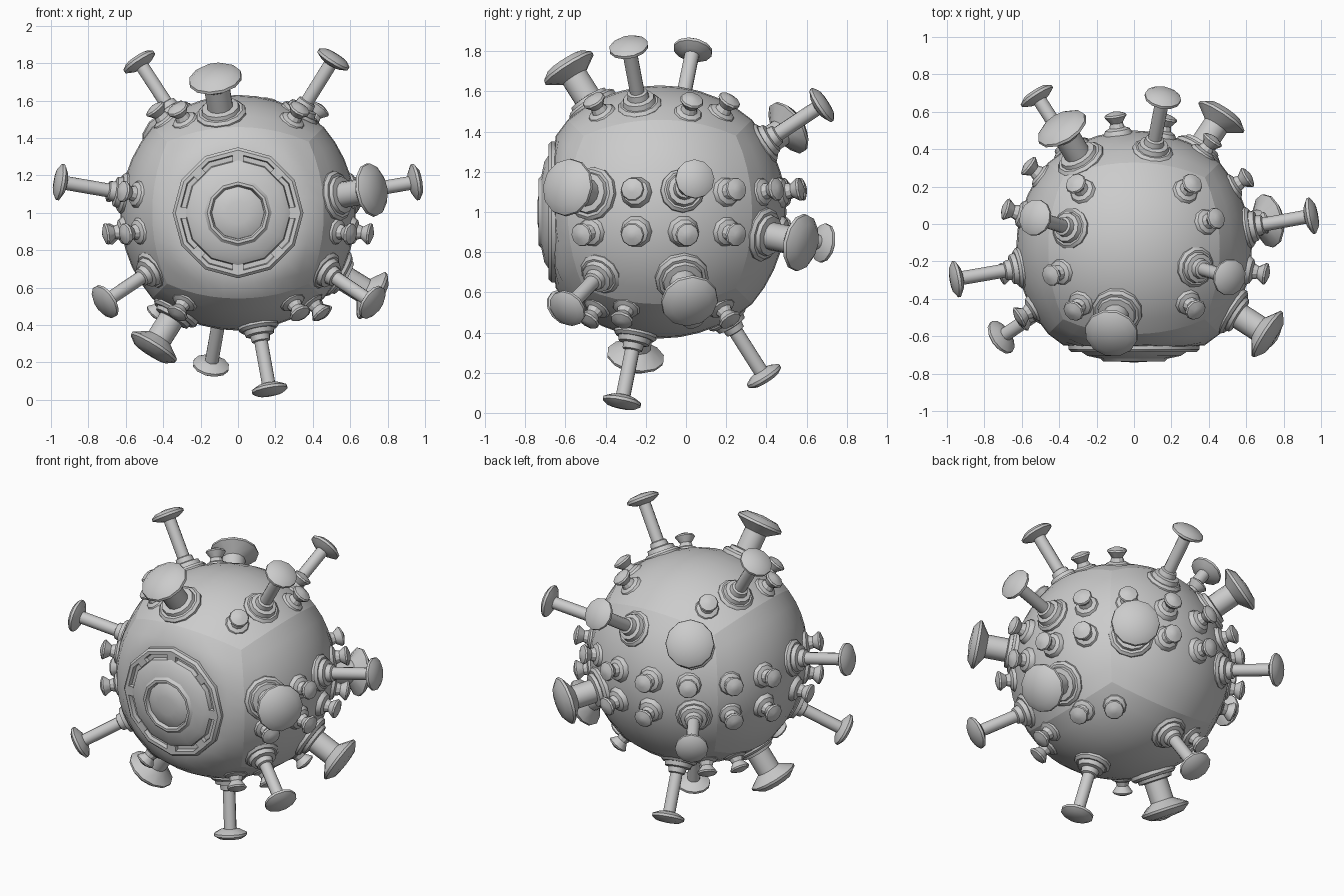
import bpy, bmesh
from math import sin, cos, pi, radians
from mathutils import Vector, Matrix

if "Cube" in bpy.data.objects:
    bpy.data.objects.remove(bpy.data.objects["Cube"])

CENTRE = Vector((0, -0.13, 1.0))
R = 0.63

grey = bpy.data.materials.new("plain_grey")
grey.use_nodes = True
colour = (0.6, 0.6, 0.6, 1)
grey.diffuse_color = colour
grey.node_tree.nodes["Principled BSDF"].inputs["Base Color"].default_value = colour


def finish(bm, name):
    mesh = bpy.data.meshes.new(name)
    bmesh.ops.recalc_face_normals(bm, faces=bm.faces)
    bm.to_mesh(mesh)
    bm.free()
    mesh.materials.append(grey)
    obj = bpy.data.objects.new(name, mesh)
    bpy.context.collection.objects.link(obj)
    return obj


def smooth(obj, angle):
    bpy.ops.object.select_all(action='DESELECT')
    obj.select_set(True)
    bpy.context.view_layer.objects.active = obj
    bpy.ops.object.shade_smooth_by_angle(angle=radians(angle))


def lathe(name, profile, direction, sides=12):
    """Turn (distance, radius) pairs around an axis leaving the body centre."""
    bm = bmesh.new()
    rings = []
    for d, r in profile:
        if r == 0:
            rings.append([bm.verts.new((0, 0, d))] * sides)
        else:
            rings.append([bm.verts.new((r * cos(2 * pi * i / sides), r * sin(2 * pi * i / sides), d))
                          for i in range(sides)])
    for a, b in zip(rings, rings[1:]):
        for i in range(sides):
            j = (i + 1) % sides
            bm.faces.new(list(dict.fromkeys((a[i], a[j], b[j], b[i]))))
    turn = direction.to_track_quat('Z', 'Y').to_matrix().to_4x4()
    bm.transform(Matrix.Translation(CENTRE) @ turn)
    obj = finish(bm, name)
    smooth(obj, 32)
    return obj


def aim(azimuth, elevation):
    a, e = radians(azimuth), radians(elevation)
    return Vector((cos(a) * cos(e), sin(a) * cos(e), sin(e)))


# Body: rounded cube with six bulging panels and a flat front
bm = bmesh.new()
bmesh.ops.create_cube(bm, size=2)
bmesh.ops.subdivide_edges(bm, edges=bm.edges[:], cuts=9, use_grid_fill=True)
for e in bm.edges:
    mid = (e.verts[0].co + e.verts[1].co) / 2
    e.smooth = sum(abs(c) > 0.999 for c in mid) < 2
for f in bm.faces:
    f.smooth = True
for v in bm.verts:
    n = Vector([sin(c * pi / 4) / cos(c * pi / 4) for c in v.co]).normalized()
    v.co = n * R * (1 + 0.1 * (1 - max(abs(c) for c in n)))
    v.co.y = max(v.co.y, -0.525)
    v.co += CENTRE
finish(bm, "body")

# Front porthole: grooved rim, raised ring and lens
FRONT = Vector((0, -1, 0))
lathe("porthole_rim", [(0.45, 0.35), (0.54, 0.35), (0.555, 0.335), (0.555, 0.315),
                       (0.528, 0.31), (0.528, 0.285), (0.555, 0.28), (0.575, 0.25),
                       (0.59, 0.18), (0.605, 0.165), (0.605, 0.15), (0.575, 0.14)], FRONT)
lathe("porthole_lens", [(0.55, 0.142), (0.585, 0.14), (0.6, 0.11), (0.608, 0.06), (0.61, 0)], FRONT)
for k in range(8):
    bm = bmesh.new()
    bmesh.ops.create_cube(bm, size=1, matrix=Matrix.Translation(CENTRE)
                          @ Matrix.Rotation(k * pi / 4, 4, 'Y')
                          @ Matrix.Translation((0, -0.535, 0.3))
                          @ Matrix.Diagonal((0.06, 0.04, 0.05, 1)))
    finish(bm, f"porthole_bridge_{k + 1}")

# Thick spikes: wide collar, stout shaft, mushroom cap
thick = [(0.57, 0.135), (0.64, 0.135), (0.655, 0.12), (0.655, 0.105), (0.675, 0.1),
         (0.68, 0.07), (0.8, 0.07), (0.81, 0.085), (0.85, 0.145), (0.865, 0.142),
         (0.895, 0.1), (0.905, 0)]
# Thin spikes: stepped collar, slim shaft, round cap
thin = [(0.57, 0.11), (0.635, 0.11), (0.65, 0.095), (0.65, 0.085), (0.675, 0.078),
        (0.68, 0.055), (0.71, 0.05), (0.715, 0.037), (0.945, 0.037), (0.95, 0.06),
        (0.97, 0.098), (0.985, 0.098), (1.003, 0.07), (1.012, 0)]
# Short studs: round foot, narrow neck, flared head
stud = [(0.57, 0.082), (0.625, 0.08), (0.65, 0.065), (0.66, 0.042), (0.685, 0.034),
        (0.722, 0.06), (0.732, 0.055), (0.745, 0.02), (0.747, 0)]

thick_tips = [(-0.12, -0.45, 0.71), (0.70, -0.45, 0.12), (-0.445, -0.12, -0.71),
              (0.73, 0.15, -0.45), (0.46, 0.69, -0.15), (-0.385, 0.64, 0.42)]
thin_tips = [(-0.53, 0.165, 0.81), (0.51, -0.155, 0.82), (-0.955, -0.165, 0.165),
             (0.955, 0.175, 0.165), (-0.71, -0.475, -0.475), (0.72, -0.46, -0.48),
             (-0.145, 0.52, -0.82), (0.17, -0.19, -0.95), (0.155, 0.81, 0.535),
             (-0.52, 0.815, -0.155)]
for i, t in enumerate(thick_tips):
    lathe(f"thick_spike_{i + 1}", thick, Vector(t).normalized())
for i, t in enumerate(thin_tips):
    lathe(f"thin_spike_{i + 1}", thin, Vector(t).normalized())

# Stud rows: elevation and the azimuths around the body
rows = {50: (48, 20, -45, 226, 198, 132),
        9: (-11, 32, 54, 76, 98, 120, 142, 163, 211),
        -9: (-33, -11, 11, 32, 76, 98, 142, 163, 191, 213),
        -48: (-47, -23, 20, 46, 131, 155, 228)}
count = 0
for elevation, azimuths in rows.items():
    for az in azimuths:
        count += 1
        lathe(f"stud_{count}", stud, aim(az, elevation), 10)
